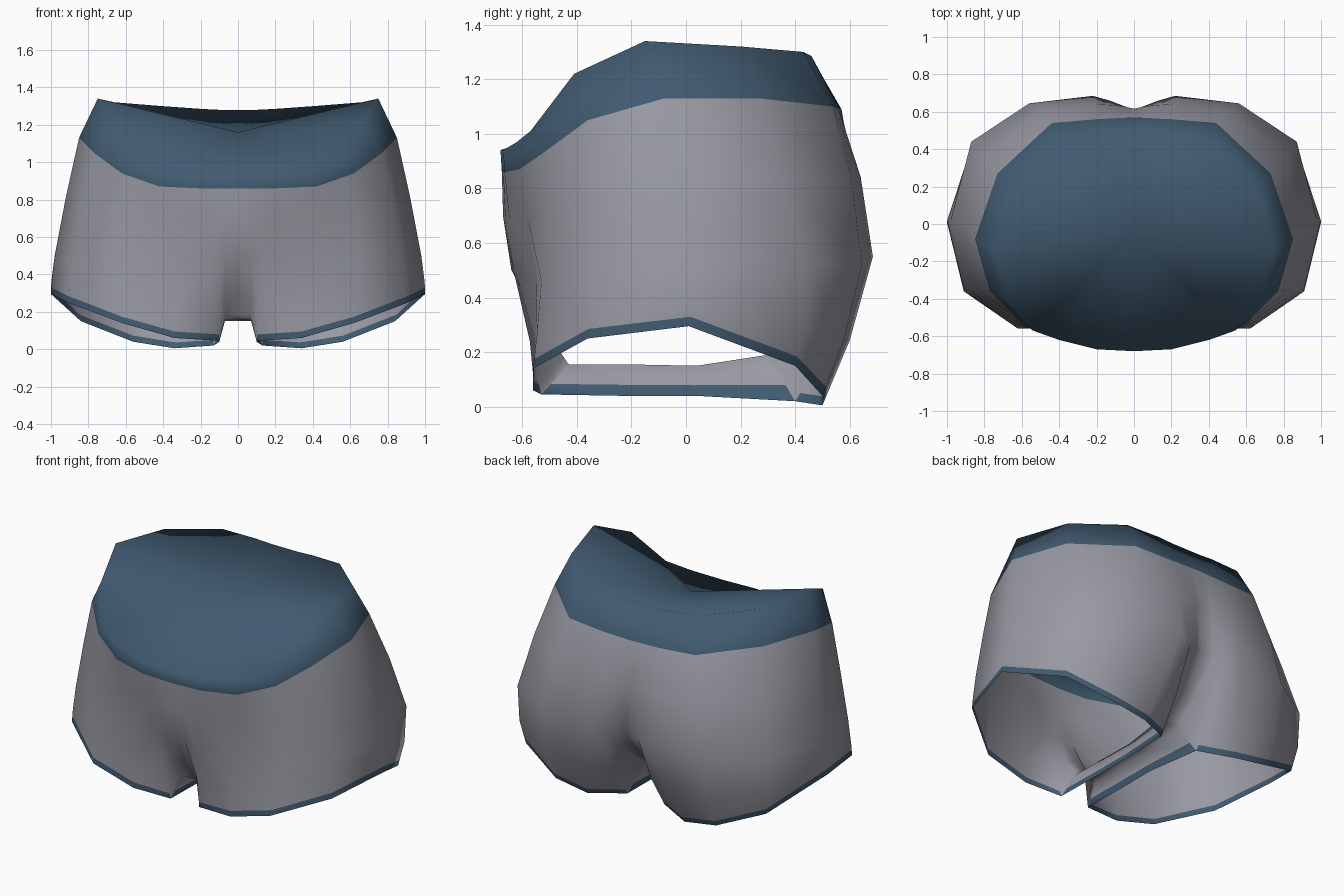
import bpy, bmesh
from mathutils import Vector as V

if "Cube" in bpy.data.objects:
    bpy.data.objects.remove(bpy.data.objects["Cube"])


def colour(name, rgb):
    m = bpy.data.materials.new(name)
    m.diffuse_color = (*rgb, 1)
    m.use_nodes = True
    m.node_tree.nodes["Principled BSDF"].inputs["Base Color"].default_value = m.diffuse_color
    return m


# Right-half loops, each running front centre -> hip -> back centre
rim = [(0, -.68, .94), (.2, -.67, .94), (.4, -.62, .97), (.54, -.57, 1.01), (.67, -.41, 1.22),
       (.75, -.15, 1.34), (.66, .2, 1.32), (.41, .43, 1.3), (.2, .46, 1.285), (.1, .46, 1.28), (0, .46, 1.28)]
band = [(0, -.675, .86), (.2, -.665, .86), (.42, -.61, .87), (.62, -.51, .94), (.77, -.36, 1.05),
        (.85, -.08, 1.13), (.73, .27, 1.13), (.44, .54, 1.1), (.2, .56, 1.09), (.1, .565, 1.09), (0, .57, 1.09)]
hip = [(0, -.64, .5), (.14, -.62, .48), (.35, -.55, .46), (.64, -.53, .46), (.89, -.35, .47),
       (.98, .02, .5), (.87, .44, .52), (.56, .645, .52), (.22, .685, .55), (.13, .66, .52), (0, .61, .52)]
hem = [(0, -.43, .155), (.1, -.53, .045), (.34, -.56, .06), (.62, -.56, .14), (.91, -.36, .25),
       (1, .01, .295), (.84, .4, .15), (.56, .5, .04), (.34, .5, .005), (.13, .4, .02), (0, .3, .19)]
loops = [[V(p) for p in l] for l in (rim, band, hip, hem)]

# Extra columns beside the centre line shape the crotch edge and the rear cleft
for k, l in enumerate(loops):
    for centre, side, at in ((0, 1, 1), (-1, -2, -1)):
        p = l[centre] + V((.07, 0, 0)) if k == 3 else l[centre].lerp(l[side], .5)
        l.insert(at if at > 0 else len(l) - 1, p)
rim, band, hip, hem = loops
N = len(rim)


def between(a, b, c, d):
    return [(q + r) * 9 / 16 - (p + s) / 16 for p, q, r, s in zip(a, b, c, d)]


upper = between(rim, band, hip, hem)
lower = between(band, hip, hem, hem)
trim = [h + (l - h).normalized() * .035 for h, l in zip(hem, lower)]
rows = [rim, band, upper, hip, lower, trim, hem]

bm = bmesh.new()


def grid(rows, mat):
    vs = [[bm.verts.new(p) for p in r] for r in rows]
    for i in range(len(rows) - 1):
        for j in range(len(rows[0]) - 1):
            f = bm.faces.new((vs[i][j], vs[i][j + 1], vs[i + 1][j + 1], vs[i + 1][j]))
            f.material_index = mat(i, j)
    return vs


# Body: blue waistband row and blue leg trim row
body = grid(rows, lambda i, j: int(i == 0 or (i == 5 and 2 <= j <= N - 4)))

# Top cover, a shallow fan
mid = bm.verts.new((0, -.05, 1.16))
for j in range(N - 1):
    bm.faces.new((body[0][j], mid, body[0][j + 1])).material_index = 1

# Crotch strip and inner leg with trim
centre = [hem[0], V((0, -.22, .155)), V((0, .04, .15)), hem[-1]]
edge = [hem[1], V((.07, -.22, .155)), V((.07, .04, .15)), hem[-2]]
foot = [hem[2], V((.1, -.25, .04)), V((.1, .03, .04)), hem[-3]]
inner = [e.lerp(f, .65) for e, f in zip(edge, foot)]
grid([centre, edge, inner, foot], lambda i, j: int(i == 2))

bmesh.ops.remove_doubles(bm, verts=bm.verts, dist=.0005)

# Mirror to the left half
bmesh.ops.mirror(bm, geom=bm.verts[:] + bm.edges[:] + bm.faces[:], axis='X', merge_dist=.0005)
bmesh.ops.remove_doubles(bm, verts=bm.verts, dist=.0005)
bmesh.ops.recalc_face_normals(bm, faces=bm.faces)
for f in bm.faces:
    f.smooth = True

mesh = bpy.data.meshes.new("shorts")
bm.to_mesh(mesh)
bm.free()
mesh.materials.append(colour("grey cloth", (.32, .32, .37)))
mesh.materials.append(colour("dark blue trim", (.053, .105, .165)))
bpy.context.collection.objects.link(bpy.data.objects.new("shorts", mesh))
